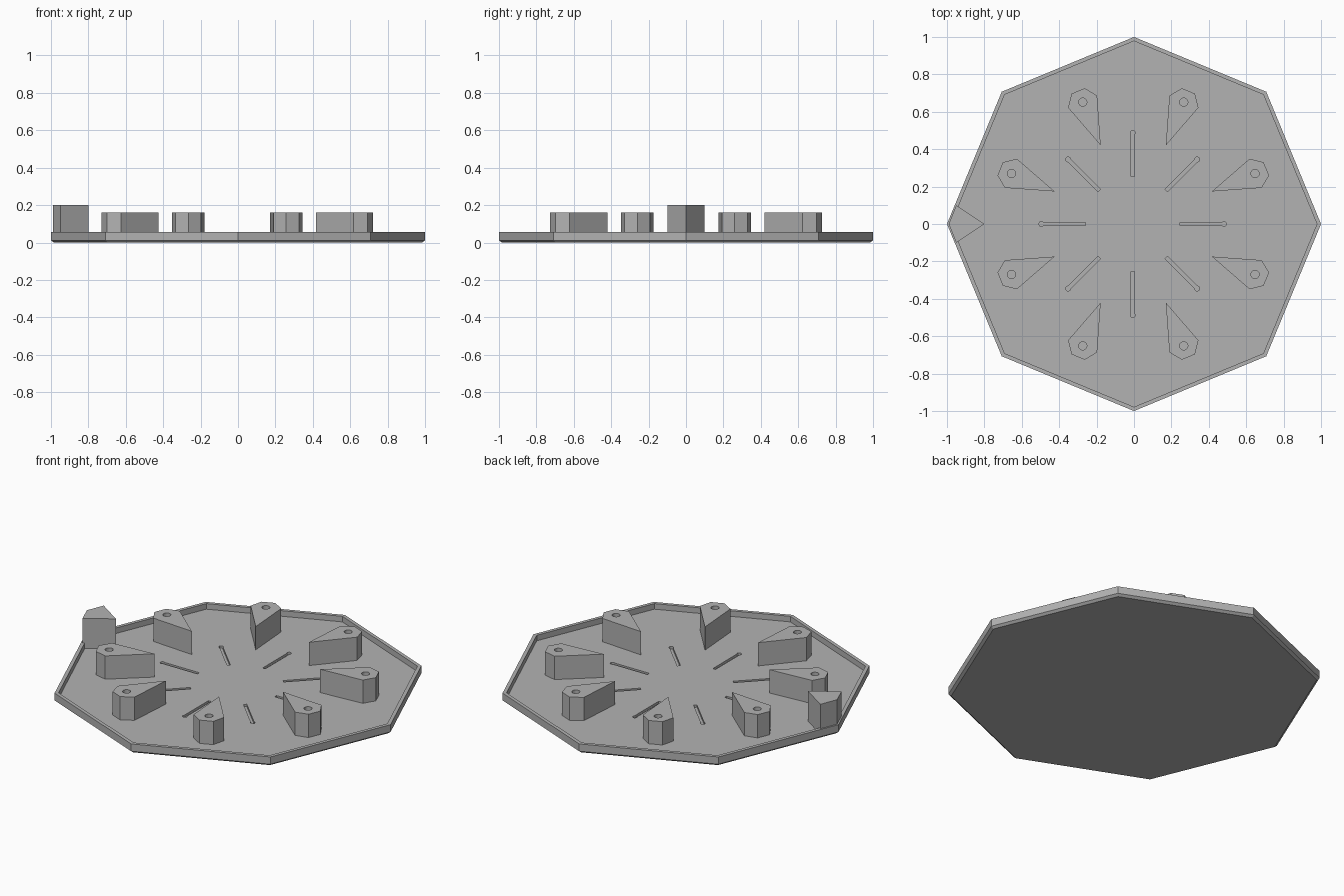
import bpy, bmesh
from math import pi, cos, sin
from mathutils import Matrix, Vector

cube = bpy.data.objects.get("Cube")
if cube:
    bpy.data.objects.remove(cube, do_unlink=True)

grey = bpy.data.materials.new("plain_grey")
grey.use_nodes = True
GREY = (0.45, 0.45, 0.45, 1)
grey.diffuse_color = GREY
grey.node_tree.nodes["Principled BSDF"].inputs["Base Color"].default_value = GREY

FLOOR, RIM, BLOCK_TOP = 0.022, 0.055, 0.16


def ring(radius, sides, centre=(0, 0)):
    return [(centre[0] + radius * cos(2 * pi * i / sides),
             centre[1] + radius * sin(2 * pi * i / sides)) for i in range(sides)]


def finish(name, bm):
    bmesh.ops.recalc_face_normals(bm, faces=bm.faces)
    mesh = bpy.data.meshes.new(name)
    bm.to_mesh(mesh)
    bm.free()
    mesh.materials.append(grey)
    obj = bpy.data.objects.new(name, mesh)
    bpy.context.collection.objects.link(obj)
    return obj


def loft(name, sections):
    """Skin a stack of (outline, height) sections and cap both ends."""
    bm = bmesh.new()
    loops = [[bm.verts.new((x, y, z)) for x, y in pts] for pts, z in sections]
    for low, high in zip(loops, loops[1:]):
        for i in range(len(low)):
            j = (i + 1) % len(low)
            bm.faces.new((low[i], low[j], high[j], high[i]))
    bm.faces.new(loops[0][::-1])
    bm.faces.new(loops[-1])
    return finish(name, bm)


def prism(name, pts, bottom, top):
    return loft(name, [(pts, bottom), (pts, top)])


def cut(target, cutter):
    cutter.hide_render = True
    mod = target.modifiers.new("cut", "BOOLEAN")
    mod.operation, mod.solver, mod.object = "DIFFERENCE", "EXACT", cutter
    bpy.context.view_layer.objects.active = target
    bpy.ops.object.modifier_apply(modifier=mod.name)
    bpy.data.objects.remove(cutter, do_unlink=True)


def turn(obj, angle, offset):
    obj.data.transform(Matrix.Translation(Vector((offset, 0, 0))) @ Matrix.Rotation(angle, 4, "Z"))
    return obj


# Octagonal tray: chamfered underside, thin rim, sunken floor
tray = loft("tray", [(ring(0.985, 8), 0), (ring(1, 8), 0.012), (ring(1, 8), RIM),
                     (ring(0.978, 8), RIM), (ring(0.978, 8), FLOOR)])

# Radial keyhole slots in the floor
slot = [(0.253, -0.009), (0.488, -0.009), (0.488, 0.009), (0.253, 0.009)]
for i in range(8):
    for pts in (slot, ring(0.013, 16, (0.488, 0))):
        cut(tray, turn(prism("slot_cutter", pts, 0.008, 0.04), i * pi / 4, -0.007))

# Wedge blocks pointing at the centre, each with a peg hole
wedge = [(0.455, 0), (0.708, -0.084), (0.77, -0.038), (0.77, 0.038), (0.708, 0.084)]
for i in range(8):
    angle = (i + 0.5) * pi / 4
    block = prism(f"wedge_block_{i + 1}", wedge, FLOOR, BLOCK_TOP)
    cut(block, prism("hole_cutter", ring(0.022, 20, (0.705, 0)), 0.06, 0.2))
    turn(block, angle, -0.004)

# Taller corner marker
prism("corner_marker", [(-0.99, 0), (-0.95, -0.1), (-0.8, 0), (-0.95, 0.1)], FLOOR, 0.2)
